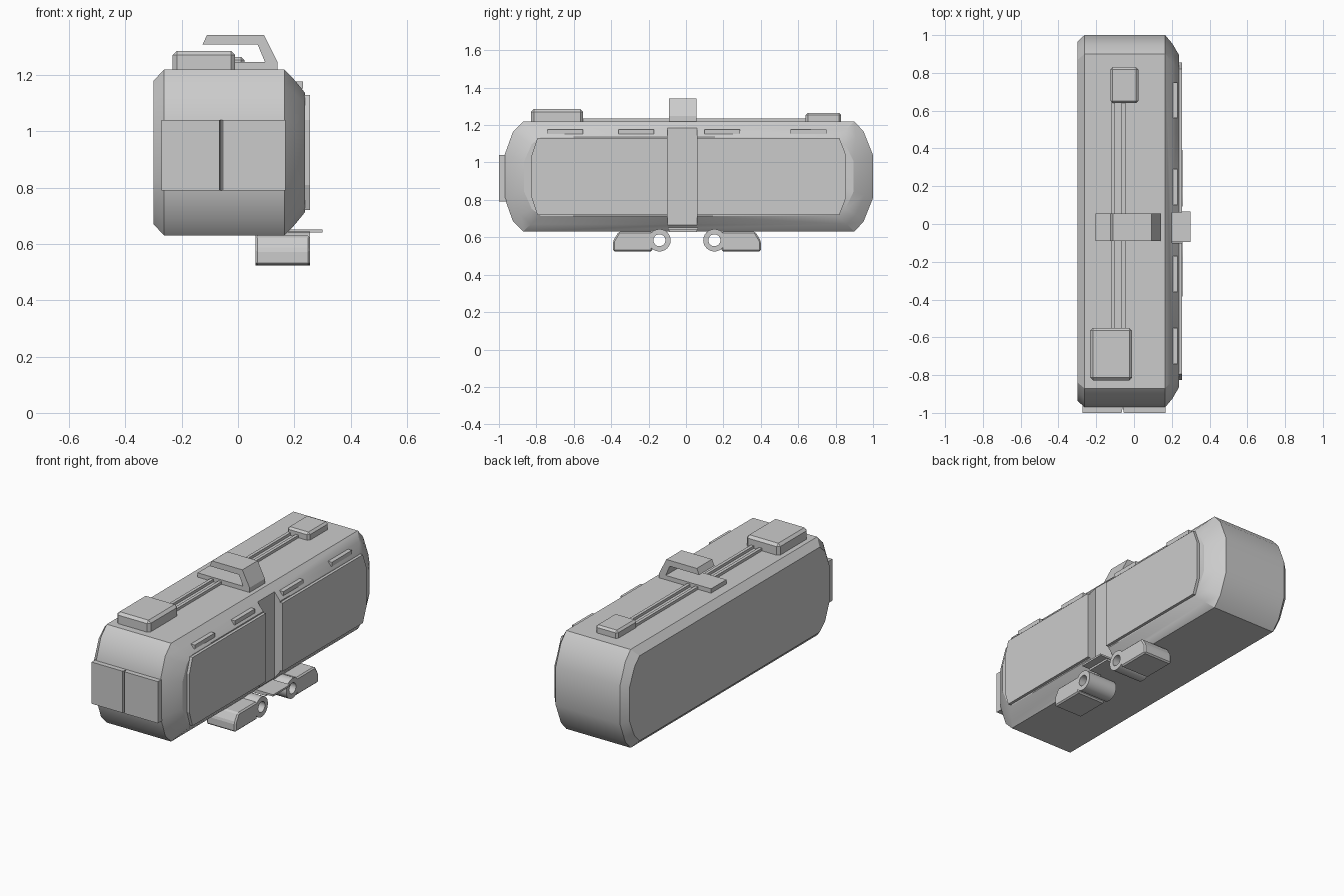
import bpy, bmesh, math

if "Cube" in bpy.data.objects:
    bpy.data.objects.remove(bpy.data.objects["Cube"])


def finish(name, bm, smooth=None, bevel=0):
    bmesh.ops.recalc_face_normals(bm, faces=bm.faces)
    me = bpy.data.meshes.new(name)
    bm.to_mesh(me)
    bm.free()
    ob = bpy.data.objects.new(name, me)
    bpy.context.collection.objects.link(ob)
    if bevel:
        m = ob.modifiers.new("bevel", 'BEVEL')
        m.width, m.segments = bevel, 1
    if smooth:
        bpy.ops.object.select_all(action='DESELECT')
        ob.select_set(True)
        bpy.context.view_layer.objects.active = ob
        bpy.ops.object.shade_smooth_by_angle(angle=math.radians(smooth))
    return ob


def loft(name, rings, closed=False, **kw):
    """Skin a list of equal-length rings; cap the ends, or join last to first."""
    bm = bmesh.new()
    vs = [[bm.verts.new(p) for p in r] for r in rings]
    n = len(vs[0])
    pairs = list(zip(vs, vs[1:])) + ([(vs[-1], vs[0])] if closed else [])
    for a, b in pairs:
        for i in range(n):
            bm.faces.new((a[i], a[(i + 1) % n], b[(i + 1) % n], b[i]))
    if not closed:
        bm.faces.new(vs[0])
        bm.faces.new(vs[-1])
    return finish(name, bm, **kw)


def box(name, x, y, z, **kw):
    ring = lambda h: [(x[0], y[0], h), (x[1], y[0], h), (x[1], y[1], h), (x[0], y[1], h)]
    return loft(name, [ring(z[0]), ring(z[1])], **kw)


def shrunk(profile, x, dy=0, dz=0):
    """Side profile (y, z) placed at x, pulled in by dy / dz."""
    ys, zs = [p[0] for p in profile], [p[1] for p in profile]
    cy, cz = (min(ys) + max(ys)) / 2, (min(zs) + max(zs)) / 2
    sy = 1 - 2 * dy / (max(ys) - min(ys))
    sz = 1 - 2 * dz / (max(zs) - min(zs))
    return [(x, cy + (y - cy) * sy, cz + (z - cz) * sz) for y, z in profile]


def cut(ob, cutter):
    m = ob.modifiers.new("recess", 'BOOLEAN')
    m.operation, m.solver, m.object = 'DIFFERENCE', 'EXACT', cutter


# Vertical recess cutter in the right side
cutter = box("recess_cutter", (0.2, 0.4), (-0.1, 0.06), (0.4, 1.4))
cutter.hide_render = True
cutter.hide_viewport = True

# Main hull, lofted across x
upper = [(-0.97, 1.04), (-0.925, 1.165), (-0.87, 1.22), (0.90, 1.22), (0.95, 1.165), (1.0, 1.04)]
side = upper + [(y, 1.85 - z) for y, z in reversed(upper)]
hull = loft("hull", [shrunk(side, *a) for a in (
    (-0.3, 0.035, 0.04), (-0.262,), (0.165,), (0.203, 0.045, 0.04), (0.238, 0.105, 0.083))], smooth=28)
cut(hull, cutter)

# Raised side doors, split by the recess
half = [(-0.825, 1.04), (-0.795, 1.13), (0.82, 1.13), (0.855, 1.04)]
door = half + [(y, 1.85 - z) for y, z in reversed(half)]
doors = loft("side_doors", [shrunk(door, 0.225), shrunk(door, 0.255)])
cut(doors, cutter)

# Small lights along the upper right edge
for i, y in enumerate((-0.74, -0.36, 0.10, 0.56)):
    box(f"edge_light_{i}", (0.19, 0.231), (y, y + 0.19), (1.152, 1.177))

# Front panels with a V gap between them
for i, (a, b, c, d) in enumerate(((-0.272, -0.06, -0.272, -0.066), (-0.06, 0.168, -0.054, 0.168))):
    loft(f"front_panel_{i}", [[(a, -0.95, z), (b, -0.95, z), (b, -0.97, z), (d, -1, z), (c, -1, z), (a, -0.97, z)]
                              for z in (0.79, 1.04)])

# Roof boxes and rails
box("roof_box_front", (-0.232, -0.01), (-0.828, -0.55), (1.2, 1.286), bevel=0.015)
box("roof_box_rear", (-0.125, 0.023), (0.64, 0.83), (1.2, 1.265), bevel=0.012)
for i, x in enumerate((-0.119, -0.065)):
    box(f"roof_rail_{i}", (x, x + 0.019), (-0.56, 0.65), (1.21, 1.236))

# Roof hook: base plate, slanted post and overhanging arm
hook = [(-0.205, 1.215), (0.14, 1.215), (0.14, 1.248), (0.092, 1.343), (-0.11, 1.343),
        (-0.126, 1.308), (0.07, 1.308), (0.096, 1.246), (-0.205, 1.246)]
loft("roof_hook", [[(x, y, z) for x, z in hook] for y in (-0.09, 0.055)])

# Step under the recess
box("step_plate", (0.17, 0.3), (-0.095, 0.065), (0.64, 0.651))
box("step_bracket", (0.15, 0.25), (-0.09, 0.06), (0.628, 0.641))

# Underside clamps: pad and hollow tube on each side
X0, X1 = 0.062, 0.256
pad = [(0.185, 0.525), (0.395, 0.525), (0.395, 0.58), (0.365, 0.63), (0.185, 0.63)]
for s, tag in ((-1, "front"), (1, "rear")):
    loft(f"clamp_pad_{tag}", [[(x, s * d + 0.005, z) for d, z in pad] for x in (X0, X1)], bevel=0.008)

    def circle(x, r):
        return [(x, 0.005 + s * 0.147 + r * math.cos(t * math.tau / 24), 0.584 + r * math.sin(t * math.tau / 24))
                for t in range(24)]
    loft(f"clamp_tube_{tag}", [circle(X0, 0.06), circle(X1, 0.06), circle(X1, 0.032), circle(X0, 0.032)],
         closed=True, smooth=30)
